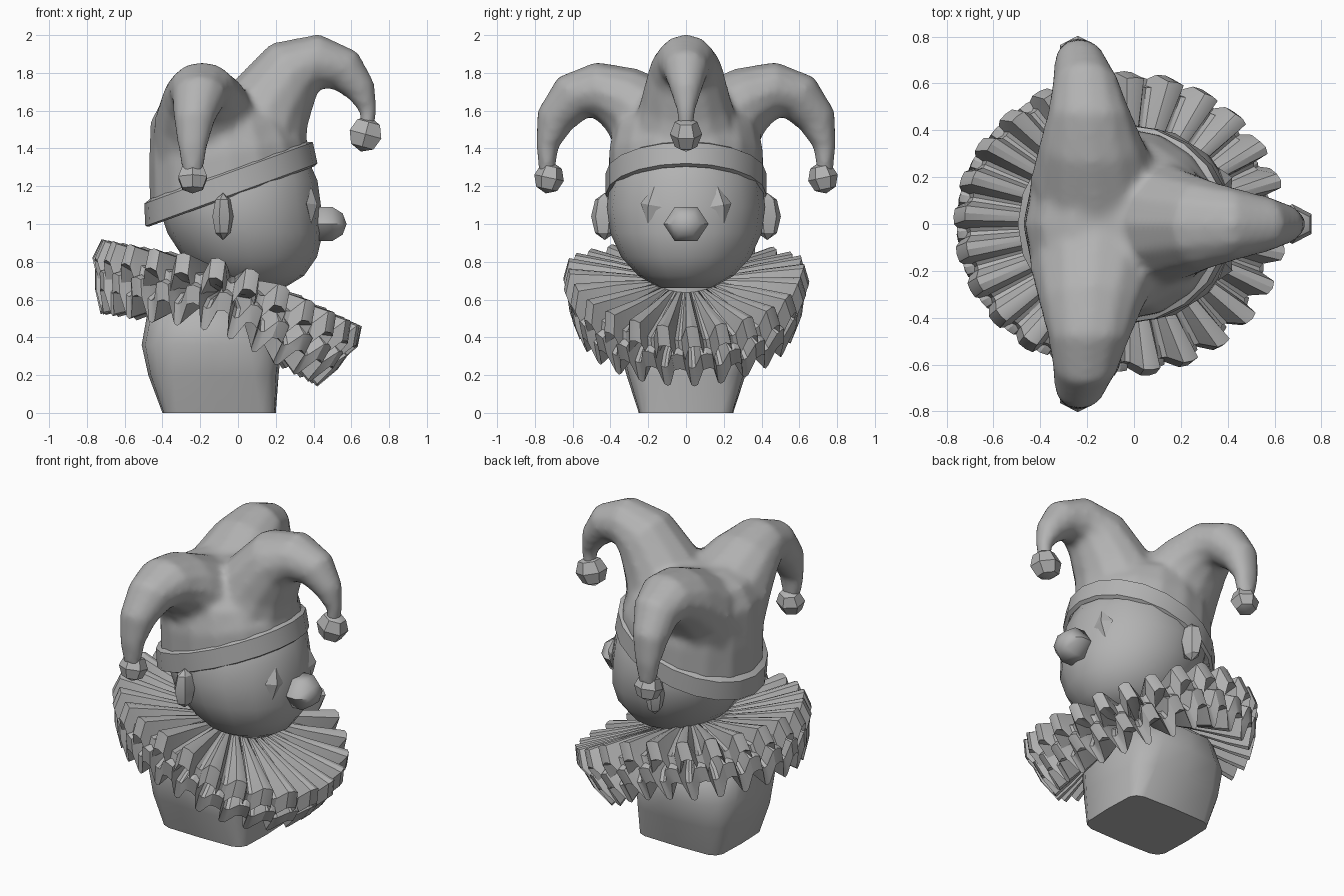
import bpy, bmesh, math
from math import sin, cos, radians, pi
from mathutils import Vector, Matrix

if "Cube" in bpy.data.objects:
    bpy.data.objects.remove(bpy.data.objects["Cube"])

grey = bpy.data.materials.new("plain_grey")
grey.diffuse_color = (0.45, 0.45, 0.45, 1)
grey.use_nodes = True
grey.node_tree.nodes["Principled BSDF"].inputs["Base Color"].default_value = grey.diffuse_color


def finish(name, bm, angle=40):
    bmesh.ops.recalc_face_normals(bm, faces=bm.faces)
    me = bpy.data.meshes.new(name)
    bm.to_mesh(me)
    bm.free()
    me.materials.append(grey)
    ob = bpy.data.objects.new(name, me)
    bpy.context.collection.objects.link(ob)
    bpy.ops.object.select_all(action='DESELECT')
    ob.select_set(True)
    bpy.context.view_layer.objects.active = ob
    bpy.ops.object.shade_smooth_by_angle(angle=radians(angle))
    return ob


def loft(name, rings, caps=True, closed=False, angle=40):
    """Skin a list of equal point rings."""
    bm = bmesh.new()
    vs = [[bm.verts.new(p) for p in r] for r in rings]
    n = len(vs[0])
    pairs = list(zip(vs, vs[1:])) + ([(vs[-1], vs[0])] if closed else [])
    for a, b in pairs:
        for i in range(n):
            j = (i + 1) % n
            bm.faces.new((a[i], a[j], b[j], b[i]))
    if caps and not closed:
        bm.faces.new(vs[0])
        bm.faces.new(vs[-1])
    return finish(name, bm, angle)


def oval(cx, cz, rx, ry, tilt=0, n=16, square=1.0):
    """Superellipse ring, tilted up towards +x."""
    pts = []
    t = radians(tilt)
    for i in range(n):
        a = 2 * pi * i / n
        c, s = cos(a), sin(a)
        u = math.copysign(abs(c) ** square, c) * rx
        v = math.copysign(abs(s) ** square, s) * ry
        pts.append(Vector((cx + u * cos(t), v, cz + u * sin(t))))
    return pts


def horn(name, path, to_world, n=12):
    """Tapered bent tube; path rows are (out, z, side, half height, half width)."""
    rings = []
    for k, (o, z, s, ra, rb) in enumerate(path):
        p, q = path[max(k - 1, 0)], path[min(k + 1, len(path) - 1)]
        t = Vector((q[0] - p[0], q[1] - p[1])).normalized()
        ring = []
        for i in range(n):
            a = 2 * pi * i / n
            h, w = ra * cos(a), rb * sin(a)
            ring.append(to_world(o - t.y * h, s + w, z + t.x * h))
        rings.append(ring)
    return loft(name, rings, angle=50)


def ball(name, loc, scale, seg=6, rings=4, rot=(0, 0, 0), angle=30):
    bm = bmesh.new()
    bmesh.ops.create_uvsphere(bm, u_segments=seg, v_segments=rings, radius=1)
    m = Matrix.Translation(loc)
    for k, axis in enumerate("XYZ"):
        m = m @ Matrix.Rotation(radians(rot[k]), 4, axis)
    bm.transform(m @ Matrix.Diagonal((*scale, 1)))
    return finish(name, bm, angle)


# Bust: rectangular base swelling into rounded shoulders
loft("bust", [oval(-0.10, 0.0, 0.30, 0.25, 0, 16, 0.3),
              oval(-0.13, 0.20, 0.345, 0.315, 0, 16, 0.5),
              oval(-0.14, 0.36, 0.37, 0.36, 0, 16, 0.65),
              oval(-0.15, 0.50, 0.33, 0.34, -8, 16, 0.85),
              oval(-0.08, 0.60, 0.24, 0.23, -12),
              oval(-0.01, 0.78, 0.20, 0.20, -5)], angle=45)


# Ruff: two stacked pleated frills on a bent, forward-drooping disc
def ruff_point(r, a, h):
    u, v = r * cos(a), r * sin(a) * 0.885
    t = radians(18.5 + 8.5 * max(-1, min(1, u / 0.3)))
    return Vector((-0.06 + u * cos(t) + h * sin(t), v, 0.61 - u * sin(t) + h * cos(t)))


PLEATS = 25


def frill(name, profile, phase):
    # profile rows are (radius, height, height wave, radius wave, twist)
    rings = []
    for r, h, amp, dr, tw in profile:
        ring = []
        for p in range(PLEATS):
            for f, w in ((0, 0.9), (0.2, 1.1), (0.40, 0.9), (0.6, -0.9), (0.72, -1.1), (0.84, -0.9)):
                a = 2 * pi * (p + f + phase + tw) / PLEATS
                ring.append(ruff_point(r + dr * w, a, h + amp * w))
        rings.append(ring)
    loft(name, rings, caps=False, angle=30)


frill("ruff_upper", [(0.20, 0.12, 0.0, 0.0, 0), (0.45, 0.13, 0.025, 0, 0),
                     (0.685, 0.135, 0.05, 0.02, 0), (0.71, 0.02, 0.06, 0.025, 0.1),
                     (0.60, 0.0, 0.045, 0.02, 0.1), (0.25, 0.02, 0.0, 0.0, 0)], 0)
frill("ruff_lower", [(0.25, 0.03, 0.0, 0.0, 0), (0.62, 0.01, 0.04, 0.02, 0),
                     (0.685, -0.03, 0.05, 0.025, 0), (0.67, -0.135, 0.06, 0.025, 0.1),
                     (0.52, -0.10, 0.045, 0.0, 0.1), (0.28, -0.04, 0.0, 0.0, 0)], 0.5)

# Head: rounded ball with the jaw pushed forward
head = []
for k in range(1, 10):
    a = -pi / 2 + pi * k / 10
    z = 1.09 + 0.45 * sin(a)
    head.append(oval(0.01 + max(0, 1.09 - z) * 0.2, z, 0.43 * cos(a) ** 0.9,
                     0.42 * cos(a) ** 0.95))
loft("head", head, angle=60)

# Nose, ears and eyes
ball("nose", (0.465, 0, 1.0), (0.11, 0.125, 0.11), 6, 5, (0, 90, 0), 50)
for side, s in (("left", 1), ("right", -1)):
    ball("ear_" + side, (-0.08, s * 0.43, 1.04), (0.055, 0.075, 0.125), 6, 4, (0, 0, s * 15))
    ball("eye_" + side, (0.388, s * 0.185, 1.10), (0.035, 0.062, 0.10), 4, 2, (s * 10, 0, s * 25))

# Hat band: tilted raised ring, high at the front
loft("hat_band", [oval(-0.035, 1.145, 0.465, 0.405, 20, 20),
                  oval(-0.035, 1.155, 0.485, 0.425, 20, 20),
                  oval(-0.05, 1.27, 0.475, 0.425, 20, 20),
                  oval(-0.05, 1.29, 0.43, 0.39, 20, 20)], closed=True, angle=50)

# Hat crown and three drooping horns, fused into one soft cloth form
parts = [loft("hat", [oval(-0.04, 1.19, 0.455, 0.41, 20),
                      oval(-0.055, 1.38, 0.425, 0.41, 10),
                      oval(-0.08, 1.54, 0.385, 0.38, 0),
                      oval(-0.12, 1.66, 0.28, 0.30, 0),
                      oval(-0.13, 1.72, 0.14, 0.16, 0)], angle=60)]
parts.append(horn("horn_front",
                  [(0.06, 1.38, 0, 0.31, 0.33), (0.17, 1.64, 0, 0.23, 0.245),
                   (0.295, 1.815, 0, 0.187, 0.197), (0.43, 1.86, 0, 0.147, 0.157),
                   (0.565, 1.815, 0, 0.12, 0.12), (0.65, 1.71, 0, 0.083, 0.085),
                   (0.69, 1.60, 0, 0.047, 0.05), (0.68, 1.48, 0, 0.037, 0.037)],
                  lambda o, s, z: Vector((o, s, z))))
for m in (1, -1):
    parts.append(horn("horn_side",
                      [(0.06, 1.38, -0.14, 0.30, 0.32), (0.20, 1.56, -0.16, 0.235, 0.28),
                       (0.345, 1.665, -0.18, 0.18, 0.225), (0.48, 1.71, -0.19, 0.15, 0.178),
                       (0.60, 1.67, -0.205, 0.135, 0.145), (0.695, 1.55, -0.23, 0.105, 0.11),
                       (0.735, 1.41, -0.24, 0.06, 0.08), (0.735, 1.25, -0.24, 0.04, 0.05)],
                      lambda o, s, z, m=m: Vector((s, m * o, z))))
bpy.ops.object.select_all(action='DESELECT')
for p in parts:
    p.select_set(True)
hat = parts[0]
bpy.context.view_layer.objects.active = hat
bpy.ops.object.join()
fuse = hat.modifiers.new("fuse", 'REMESH')
fuse.mode = 'VOXEL'
fuse.voxel_size = 0.02
fuse.use_smooth_shade = True
soft = hat.modifiers.new("soften", 'SMOOTH')
soft.factor = 0.5
soft.iterations = 8

# Faceted bells on the horn tips
ball("bell_front", (0.675, 0, 1.475), (0.1, 0.085, 0.095), 6, 4, (0, 15, 0))
for side, m in (("left", 1), ("right", -1)):
    ball("bell_" + side, (-0.24, m * 0.725, 1.245), (0.088, 0.08, 0.085), 6, 4, (m * 12, 0, 0))
